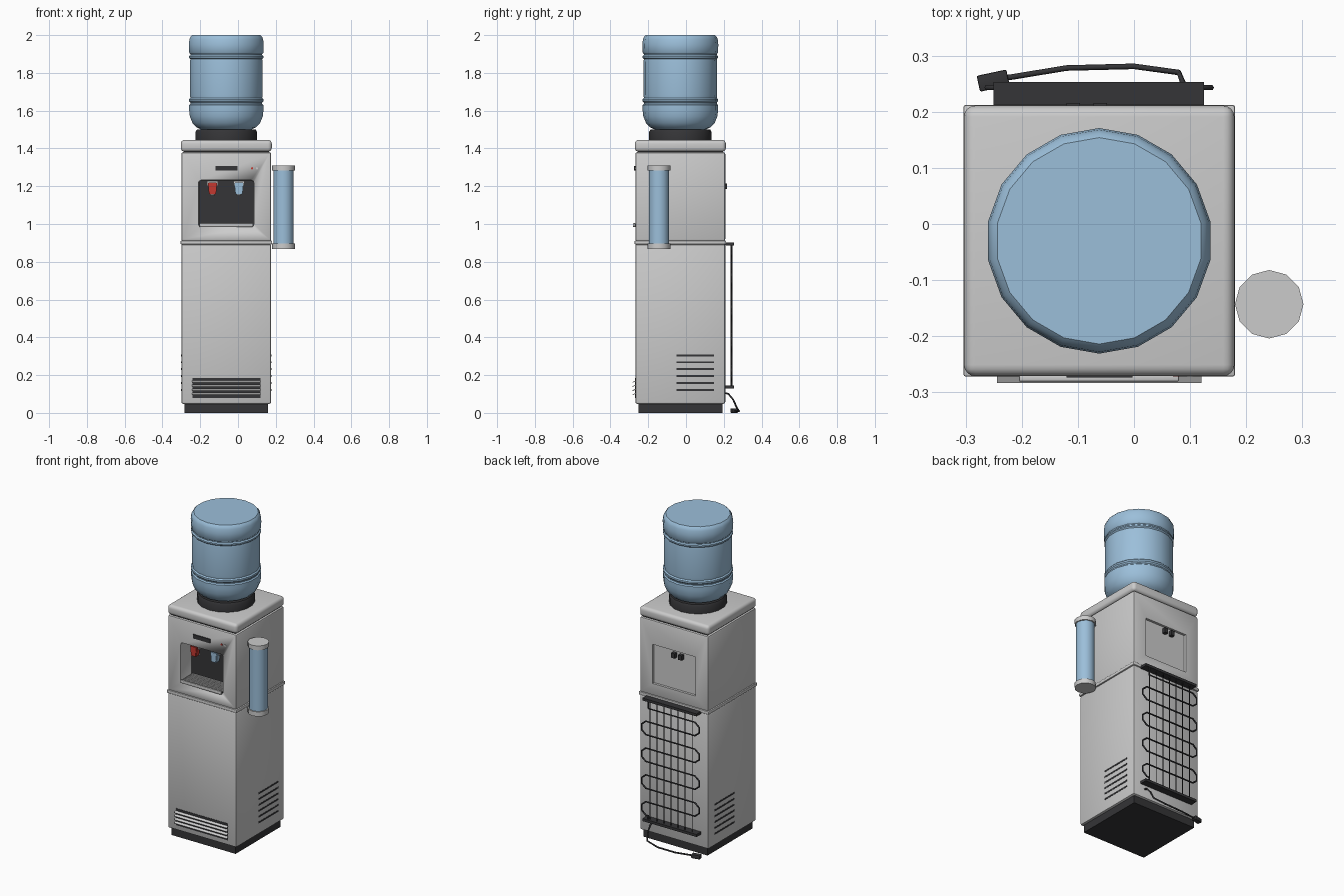
import bpy, bmesh, math
from mathutils import Matrix

if "Cube" in bpy.data.objects:
    bpy.data.objects.remove(bpy.data.objects["Cube"])

CX, CY = -0.062, -0.03      # cabinet centre; the cup tube hangs out on +x


def material(name, rgb):
    m = bpy.data.materials.new(name)
    m.diffuse_color = (*rgb, 1)
    m.use_nodes = True
    m.node_tree.nodes["Principled BSDF"].inputs["Base Color"].default_value = m.diffuse_color
    return m


DARK = material("dark_plastic", (0.035, 0.035, 0.038))
BLUE = material("water_blue", (0.33, 0.52, 0.70))
RED = material("hot_red", (0.55, 0.04, 0.03))


def finish(name, bm, mat=None, smooth=True):
    bmesh.ops.recalc_face_normals(bm, faces=bm.faces)
    me = bpy.data.meshes.new(name)
    bm.to_mesh(me)
    bm.free()
    ob = bpy.data.objects.new(name, me)
    bpy.context.collection.objects.link(ob)
    if mat:
        me.materials.append(mat)
    if smooth:
        bpy.ops.object.select_all(action='DESELECT')
        ob.select_set(True)
        bpy.context.view_layer.objects.active = ob
        bpy.ops.object.shade_smooth_by_angle(angle=math.radians(40))
    return ob


def box(name, x, y, z, mat=None, bevel=0, segs=2, rot=None):
    """Box from (min, max) ranges, optionally bevelled and turned about its centre."""
    bm = bmesh.new()
    bmesh.ops.create_cube(bm, size=1)
    bmesh.ops.scale(bm, vec=(x[1] - x[0], y[1] - y[0], z[1] - z[0]), verts=bm.verts)
    if bevel:
        bmesh.ops.bevel(bm, geom=bm.edges[:], offset=bevel, segments=segs,
                        profile=0.5, affect='EDGES')
    if rot:
        bmesh.ops.transform(bm, matrix=Matrix.Rotation(rot[0], 4, rot[1]), verts=bm.verts)
    bmesh.ops.translate(bm, vec=(sum(x) / 2, sum(y) / 2, sum(z) / 2), verts=bm.verts)
    return finish(name, bm, mat, smooth=bool(bevel))


def lathe(name, profile, sides, x, y, mat=None):
    """Spin an (r, z) profile about a vertical axis and cap both ends."""
    bm = bmesh.new()
    rings = []
    for r, z in profile:
        rings.append([bm.verts.new((x + r * math.sin(2 * math.pi * i / sides),
                                    y + r * math.cos(2 * math.pi * i / sides), z))
                      for i in range(sides)])
    for a, b in zip(rings, rings[1:]):
        for i in range(sides):
            j = (i + 1) % sides
            bm.faces.new((a[i], a[j], b[j], b[i]))
    bm.faces.new(rings[0])
    bm.faces.new(rings[-1])
    return finish(name, bm, mat)


def tube(name, paths, radius, mat):
    """Round wires along straight-segment paths."""
    cu = bpy.data.curves.new(name, 'CURVE')
    cu.dimensions = '3D'
    cu.bevel_depth = radius
    cu.bevel_resolution = 1
    cu.use_fill_caps = True
    for pts in paths:
        sp = cu.splines.new('POLY')
        sp.points.add(len(pts) - 1)
        for p, co in zip(sp.points, pts):
            p.co = (*co, 1)
    cu.materials.append(mat)
    ob = bpy.data.objects.new(name, cu)
    bpy.context.collection.objects.link(ob)
    return ob


def around(half):
    return (CX - half, CX + half), (CY - half, CY + half)


def cut(target, cutter):
    cutter.hide_render = True
    cutter.hide_viewport = False
    cutter.display_type = 'WIRE'
    m = target.modifiers.new(cutter.name, 'BOOLEAN')
    m.object = cutter
    m.operation = 'DIFFERENCE'
    m.solver = 'EXACT'


# Cabinet: plinth, lower and upper bodies, seam band, lid
box("plinth", *around(0.222), (0, 0.055), DARK)
box("lower_cabinet", *around(0.238), (0.048, 0.893), bevel=0.01)
box("seam_core", *around(0.232), (0.885, 0.915))
box("seam_band", *around(0.242), (0.892, 0.912), bevel=0.004)
upper = box("upper_cabinet", *around(0.238), (0.91, 1.38), bevel=0.01)
box("lid_seat", *around(0.225), (1.37, 1.39), DARK)
box("lid", *around(0.241), (1.383, 1.445), bevel=0.02, segs=4)

# Tap niche at the front and shallow service recess at the back
NX = (-0.21, 0.085)
cut(upper, box("niche_cutter", NX, (-0.35, -0.15), (0.985, 1.232), bevel=0.015))
cut(upper, box("recess_cutter", NX, (0.193, 0.25), (0.985, 1.23)))
box("niche_back", (-0.207, 0.082), (-0.162, -0.148), (0.987, 1.23), DARK)

# Drip tray with grille bars
box("drip_tray", (-0.2, 0.075), (-0.28, -0.16), (0.985, 0.995), DARK)
box("tray_lip", (-0.205, 0.08), (-0.281, -0.268), (0.985, 1.004), bevel=0.003)
for i in range(7):
    y = -0.255 + i * 0.014
    box("tray_bar", (-0.2, 0.075), (y, y + 0.007), (0.992, 1.002))

# Hot and cold taps: stem, collar, tapered lever
for name, x, mat in (("hot", -0.135, RED), ("cold", 0.005, BLUE)):
    box(name + "_tap_collar", (x - 0.03, x + 0.03), (-0.235, -0.155), (1.2, 1.228), bevel=0.004)
    lathe(name + "_tap_spout", [(0.012, 1.15), (0.015, 1.2)], 12, x, -0.205)
    bm = bmesh.new()
    bmesh.ops.create_cube(bm, size=1)
    bmesh.ops.scale(bm, vec=(0.05, 0.035, 0.065), verts=bm.verts)
    for v in bm.verts:
        if v.co.z < 0:
            v.co.x *= 0.72
    bmesh.ops.bevel(bm, geom=bm.edges[:], offset=0.004, segments=2, affect='EDGES')
    bmesh.ops.translate(bm, vec=(x, -0.232, 1.188), verts=bm.verts)
    finish(name + "_tap_lever", bm, mat)

# Display and indicator lights
box("display", (-0.12, -0.003), (-0.274, -0.26), (1.283, 1.308), DARK)
for name, x, mat in (("red_light", 0.075, RED), ("blank_light", 0.1, None)):
    bm = bmesh.new()
    bmesh.ops.create_cone(bm, cap_ends=True, segments=10, radius1=0.006, radius2=0.006, depth=0.01,
                          matrix=Matrix.Translation((x, -0.267, 1.295)) @ Matrix.Rotation(math.pi / 2, 4, 'X'))
    finish(name, bm, mat)

# Front louvres
box("front_vent_back", (-0.242, 0.119), (-0.27, -0.26), (0.08, 0.185), DARK)
for i in range(4):
    z = 0.1 + i * 0.022
    box("front_louvre", (-0.244, 0.12), (-0.284, -0.264), (z - 0.002, z + 0.002), rot=(0.5, 'X'))

# Side vent slots on both flanks
for sx in (-1, 1):
    x = CX + sx * 0.238
    for i in range(6):
        z = 0.122 + i * 0.0365
        box("side_vent_slot", (x - 0.0015, x + 0.0015), (-0.05, 0.147), (z - 0.005, z + 0.005), DARK)

# Collar and water bottle
lathe("bottle_collar", [(0.165, 1.44), (0.165, 1.488), (0.158, 1.5), (0.13, 1.5)], 18, CX, CY, DARK)
lathe("water_bottle", [
    (0.11, 1.48), (0.13, 1.498), (0.16, 1.512), (0.182, 1.535), (0.196, 1.57), (0.2, 1.605),
    (0.2, 1.63), (0.193, 1.636), (0.193, 1.642), (0.2, 1.65), (0.2, 1.66), (0.193, 1.667),
    (0.195, 1.685), (0.195, 1.86), (0.193, 1.873), (0.2, 1.88), (0.2, 1.888), (0.193, 1.894),
    (0.193, 1.9), (0.2, 1.908), (0.201, 1.95), (0.198, 1.978), (0.192, 1.992), (0.184, 2.0)],
    18, CX, CY, BLUE)

# Cup dispenser on the right flank
for name, z0, z1 in (("cup_cap_bottom", 0.868, 0.897), ("cup_cap_top", 1.283, 1.31)):
    lathe(name, [(0.061, z0), (0.061, z1)], 12, 0.241, -0.143)
lathe("cup_tube", [(0.054, 0.89), (0.054, 1.29)], 12, 0.241, -0.143, BLUE)

# Rear switches
for x in (-0.108, -0.06):
    box("rear_switch", (x - 0.012, x + 0.012), (0.19, 0.216), (1.185, 1.215), DARK)

# Condenser: two rails, serpentine pipe, vertical wires
for z in (0.138, 0.893):
    box("condenser_rail", (-0.25, 0.125), (0.2, 0.253), (z - 0.008, z + 0.008), DARK)
coil = [(0.09, 0.243, 0.893), (0.09, 0.243, 0.84)]
for i in range(8):
    z = 0.84 - i * 0.084
    s = -1 if i % 2 == 0 else 1
    for dx, dz in ((0.17, 0), (0.2, 0.025), (0.2, 0.059), (0.17, 0.084)):
        coil.append((CX + s * dx, 0.243, z - dz))
coil += [(0.09, 0.243, 0.168), (0.09, 0.243, 0.138)]
tube("condenser_pipe", [coil], 0.005, DARK)
tube("condenser_wires", [[(-0.21 + i * 0.049, 0.238, 0.138), (-0.21 + i * 0.049, 0.238, 0.893)]
                         for i in range(7)], 0.0028, DARK)

# Power cord and plug
tube("power_cord", [[(0.095, 0.2, 0.108), (0.092, 0.225, 0.1), (0.088, 0.25, 0.07), (0.08, 0.27, 0.025),
                     (0.0, 0.281, 0.01), (-0.12, 0.278, 0.008), (-0.23, 0.26, 0.012)]], 0.005, DARK)
box("plug", (-0.278, -0.224), (0.241, 0.27), (0.0, 0.024), DARK, bevel=0.003, rot=(0.21, 'Z'))
